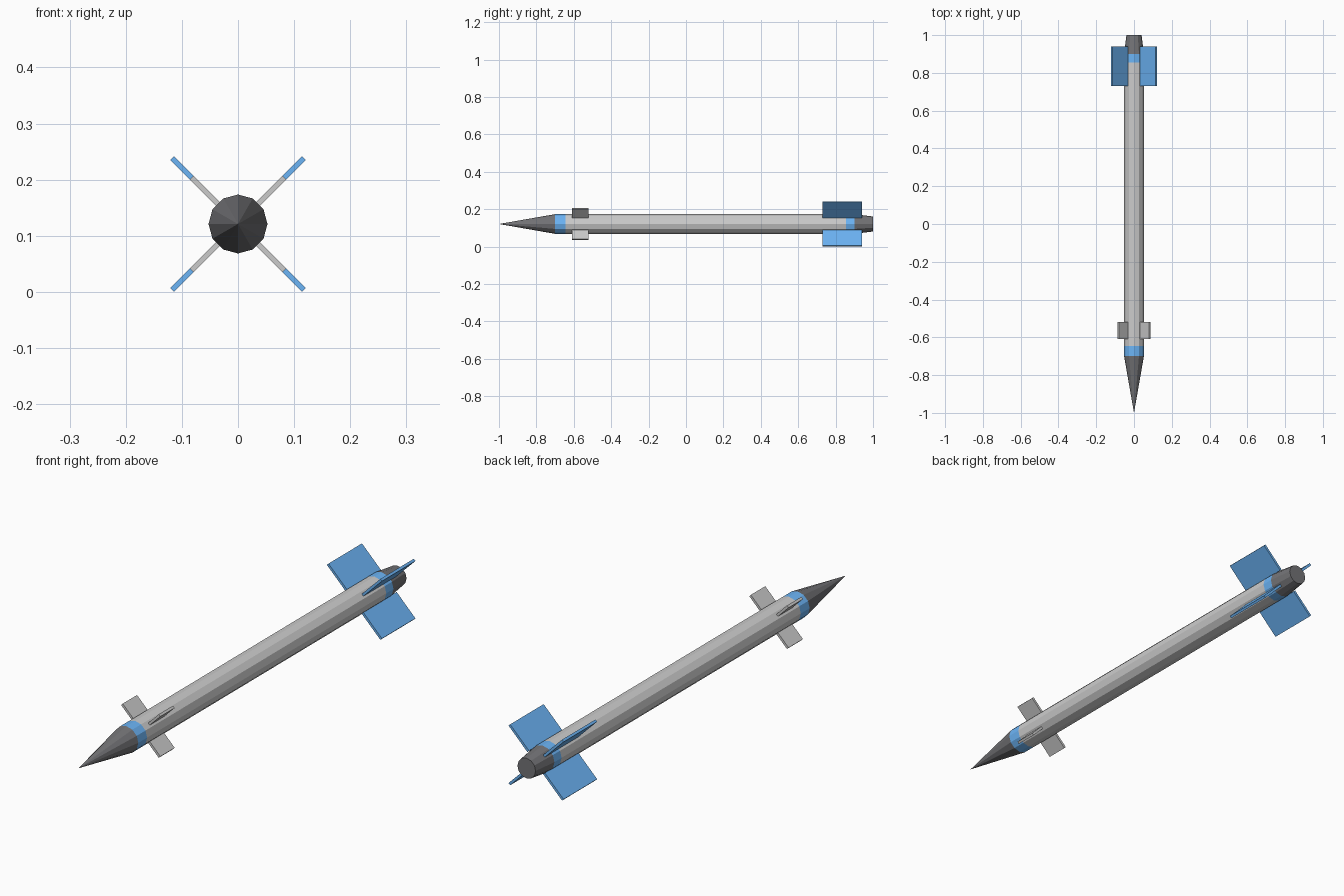
import bpy, bmesh
from math import sin, cos, pi
from mathutils import Matrix

if "Cube" in bpy.data.objects:
    bpy.data.objects.remove(bpy.data.objects["Cube"])

SIDES = 12
AXIS_Z = 0.121     # height of the long axis
R = 0.0525         # body radius


def material(name, rgb):
    m = bpy.data.materials.new(name)
    m.diffuse_color = (*rgb, 1)
    m.use_nodes = True
    m.node_tree.nodes["Principled BSDF"].inputs["Base Color"].default_value = m.diffuse_color
    return m


blue = material("blue_paint", (0.15, 0.46, 0.92))
dark = material("dark_metal", (0.17, 0.17, 0.18))


def add_object(name, bm, mat):
    bmesh.ops.recalc_face_normals(bm, faces=bm.faces)
    mesh = bpy.data.meshes.new(name)
    bm.to_mesh(mesh)
    bm.free()
    if mat:
        mesh.materials.append(mat)
    ob = bpy.data.objects.new(name, mesh)
    ob.location.z = AXIS_Z
    bpy.context.collection.objects.link(ob)
    return ob


def tube(name, profile, mat=None, cap=False):
    """Faceted section through (y, radius) points; radius 0 makes a tip."""
    bm = bmesh.new()
    rings = []
    for y, r in profile:
        n = SIDES if r else 1
        rings.append([bm.verts.new((r * cos(2 * pi * i / SIDES), y, r * sin(2 * pi * i / SIDES)))
                      for i in range(n)])
    for a, b in zip(rings, rings[1:]):
        for i in range(SIDES):
            j = (i + 1) % SIDES
            if len(a) == 1:
                bm.faces.new((a[0], b[i], b[j]))
            else:
                bm.faces.new((a[i], a[j], b[j], b[i]))
    if cap:
        bm.faces.new(rings[-1])
    return add_object(name, bm, mat)


def fin_set(name, y0, y1, r0, r1, thick, mat=None):
    """Four flat rectangular fins in an X around the axis."""
    for k in range(4):
        bm = bmesh.new()
        size = Matrix.Diagonal((r1 - r0, y1 - y0, thick, 1))
        place = Matrix.Translation(((r0 + r1) / 2, (y0 + y1) / 2, 0))
        turn = Matrix.Rotation(pi / 4 + k * pi / 2, 4, 'Y')
        bmesh.ops.create_cube(bm, size=1, matrix=turn @ place @ size)
        add_object(f"{name}_{k + 1}", bm, mat)


# Body sections from tip to tail
tube("nose_cone", [(-1.0, 0), (-0.70, R)], dark)
tube("front_band", [(-0.70, R), (-0.645, R)], blue)
tube("main_body", [(-0.645, R), (0.855, R)])
tube("rear_band", [(0.855, R), (0.90, R)], blue)
tube("tail_nozzle", [(0.90, R), (1.0, 0.04)], dark, cap=True)

# Small front fins and large tail fins
fin_set("front_fin", -0.61, -0.52, 0.049, 0.117, 0.01)
fin_set("tail_fin", 0.73, 0.94, 0.049, 0.166, 0.01, blue)
